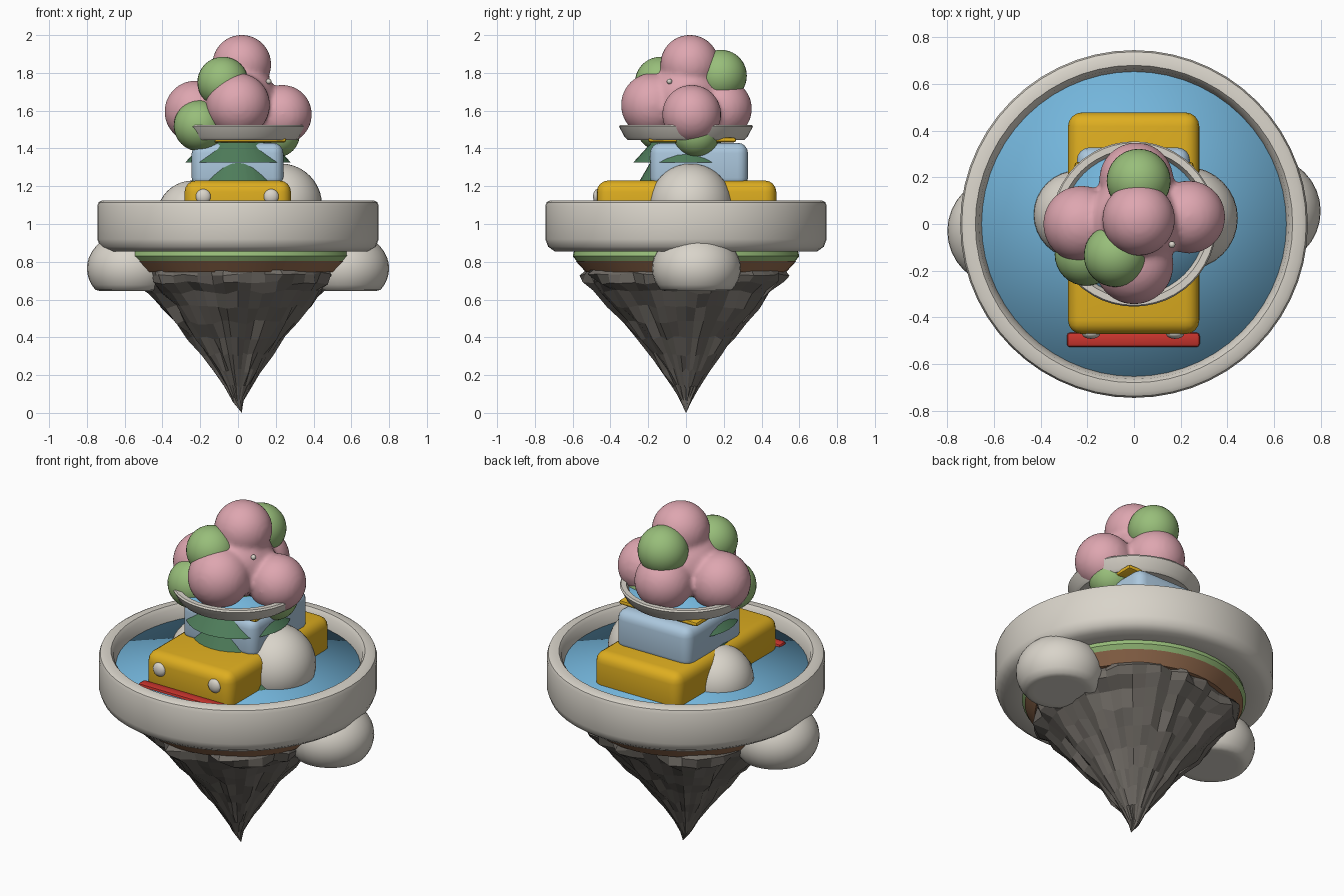
import bpy, bmesh, math, random
from mathutils import Vector

if "Cube" in bpy.data.objects:
    bpy.data.objects.remove(bpy.data.objects["Cube"])

random.seed(4)


def material(name, rgb):
    lin = [((c / 255 + 0.055) / 1.055) ** 2.4 for c in rgb]
    m = bpy.data.materials.new(name)
    m.diffuse_color = (*lin, 1)
    m.use_nodes = True
    m.node_tree.nodes["Principled BSDF"].inputs["Base Color"].default_value = m.diffuse_color
    return m


STONE = material("pale stone", (217, 212, 202))
WATER = material("water blue", (116, 182, 220))
YELLOW = material("car yellow", (222, 174, 32))
GLASS = material("glass blue", (172, 200, 222))
RED = material("bumper red", (200, 52, 45))
PINK = material("blossom pink", (222, 166, 176))
LEAF = material("leaf green", (152, 190, 122))
PINE = material("pine green", (78, 124, 90))
SOIL = material("soil brown", (152, 110, 80))
ROCK = material("rock grey", (112, 107, 101))


def finish(name, bm, mat, angle=40):
    bmesh.ops.recalc_face_normals(bm, faces=bm.faces)
    me = bpy.data.meshes.new(name)
    bm.to_mesh(me)
    bm.free()
    me.materials.append(mat)
    ob = bpy.data.objects.new(name, me)
    bpy.context.collection.objects.link(ob)
    if angle:
        bpy.ops.object.select_all(action='DESELECT')
        bpy.context.view_layer.objects.active = ob
        ob.select_set(True)
        if angle >= 180:
            bpy.ops.object.shade_smooth()
        else:
            bpy.ops.object.shade_smooth_by_angle(angle=math.radians(angle))
    return ob


def lathe(name, profile, mat, segs=48, angle=40, jitter=None):
    """Turn (radius, z) points around z; jitter(ring, column) moves each vertex."""
    bm = bmesh.new()
    rings = []
    for i, (r, z) in enumerate(profile):
        if r == 0:
            rings.append([bm.verts.new((0, 0, z))] * segs)
            continue
        ring = []
        for k in range(segs):
            a = 2 * math.pi * k / segs
            s, dz = jitter(i, k) if jitter else (1, 0)
            ring.append(bm.verts.new((r * s * math.cos(a), r * s * math.sin(a), z + dz)))
        rings.append(ring)
    for lo, hi in zip(rings, rings[1:]):
        for k in range(segs):
            n = (k + 1) % segs
            bm.faces.new(list(dict.fromkeys((lo[k], lo[n], hi[n], hi[k]))))
    return finish(name, bm, mat, angle)


def add_sphere(bm, c, r, scale=(1, 1, 1), u=32, v=20):
    made = bmesh.ops.create_uvsphere(bm, u_segments=u, v_segments=v, radius=r)['verts']
    for vert in made:
        vert.co = Vector(c) + Vector([a * b for a, b in zip(vert.co, scale)])
    return made


def sphere(name, c, r, mat, scale=(1, 1, 1), floor=None):
    bm = bmesh.new()
    for v in add_sphere(bm, c, r, scale):
        if floor is not None:
            v.co.z = max(v.co.z, floor)
    return finish(name, bm, mat, 45)


def box(name, lo, hi, bevel, mat, segs=4):
    bm = bmesh.new()
    bmesh.ops.create_cube(bm, size=1)
    for v in bm.verts:
        v.co = [a + (b - a) * (t + 0.5) for a, b, t in zip(lo, hi, v.co)]
    bmesh.ops.bevel(bm, geom=bm.edges[:], offset=bevel, segments=segs,
                    profile=0.5, affect='EDGES')
    return finish(name, bm, mat)


# Floating rock with streaked, faceted sides
streak = [random.uniform(0.93, 1.05) for _ in range(44)]


def rough(i, k):
    if i == 0:
        return 1, 0
    return streak[k] * random.uniform(0.96, 1.05), random.uniform(-0.012, 0.012)


rock = lathe("island_rock",
             [(0.52, 0.77), (0.535, 0.735), (0.51, 0.69), (0.455, 0.64), (0.39, 0.56),
              (0.32, 0.48), (0.25, 0.395), (0.185, 0.31), (0.125, 0.225),
              (0.07, 0.14), (0.03, 0.07), (0, 0)], ROCK, 44, 0, rough)
rock.data.vertices[-1].co.x = 0.02

# Soil and grass layers
lathe("soil_layer", [(0, 0.745), (0.53, 0.745), (0.585, 0.805), (0, 0.805)], SOIL)
lathe("grass_layer", [(0, 0.805), (0.58, 0.805), (0.6, 0.83), (0.59, 0.87), (0, 0.87)], LEAF)

# Big basin and its water
lathe("basin", [(0, 0.86), (0.6, 0.855), (0.695, 0.855), (0.73, 0.88), (0.745, 0.92),
                (0.745, 1.095), (0.738, 1.115), (0.72, 1.125), (0.68, 1.125),
                (0.665, 1.105), (0.65, 1.03), (0.65, 1.0), (0, 1.0)], STONE, 56)
lathe("basin_water", [(0, 1.01), (0.655, 1.01), (0.655, 1.045), (0, 1.045)], WATER, 56, 180)

# Boulders outside and inside the basin
sphere("right_boulder", (0.565, 0.055, 0.765), 0.235, STONE, (1, 1, 0.82), 0.645)
sphere("left_boulder", (-0.565, -0.03, 0.765), 0.235, STONE, (1, 1, 0.82), 0.645)
sphere("right_inner_boulder", (0.225, 0.025, 1.1), 0.22, STONE)
sphere("left_inner_boulder", (-0.24, 0.04, 1.04), 0.19, STONE)

# Car
box("car_body", (-0.283, -0.472, 0.99), (0.28, 0.478, 1.23), 0.06, YELLOW)
box("car_cabin", (-0.245, -0.19, 1.19), (0.24, 0.328, 1.43), 0.055, GLASS)
box("car_roof", (-0.255, -0.2, 1.432), (0.255, 0.265, 1.458), 0.012, YELLOW, 2)
box("front_bumper", (-0.288, -0.528, 1.0), (0.282, -0.465, 1.06), 0.015, RED, 2)
for side in (-1, 1):
    sphere("headlight", (0.18 * side - 0.004, -0.468, 1.145), 0.04, STONE, (1, 0.6, 1))

# Tiered pine cones
for i, (r, z, top) in enumerate([(0.355, 1.04, 1.6), (0.28, 1.325, 1.6)]):
    lathe("pine_tier", [(0, z), (r, z), (0.03, top), (0, top)], PINE, 32)

# Upper dish and its water
lathe("upper_dish", [(0, 1.446), (0.31, 1.446), (0.325, 1.46), (0.354, 1.515),
                     (0.348, 1.525), (0.32, 1.525), (0.3, 1.485), (0, 1.485)], STONE)
lathe("dish_water", [(0, 1.48), (0.305, 1.48), (0.305, 1.497), (0, 1.497)], WATER, 48, 180)

# Blossom crown: overlapping balls fused into one soft surface
bm = bmesh.new()
for x, y, z, r in [(0.02, 0.02, 1.845, 0.157), (0, 0, 1.66, 0.2),
                   (-0.225, 0, 1.595, 0.165), (0.235, 0.03, 1.58, 0.157),
                   (0.0, -0.175, 1.63, 0.17), (0.01, 0.19, 1.61, 0.16)]:
    add_sphere(bm, (x, y, z), r)
crown = finish("blossom_crown", bm, PINK, 180)
mod = crown.modifiers.new("fuse", 'REMESH')
mod.mode = 'VOXEL'
mod.voxel_size = 0.014
mod.use_smooth_shade = True
mod = crown.modifiers.new("soften", 'SMOOTH')
mod.factor = 0.5
mod.iterations = 8

# Leaf clumps
for c, r in [((-0.08, -0.135, 1.75), 0.135), ((0.02, 0.185, 1.785), 0.137),
             ((-0.205, -0.13, 1.52), 0.135), ((0.205, 0.055, 1.475), 0.122)]:
    sphere("leaf_clump", c, r, LEAF)

# Tiny petal on the crown
sphere("small_petal", (0.163, -0.088, 1.755), 0.014, STONE)
